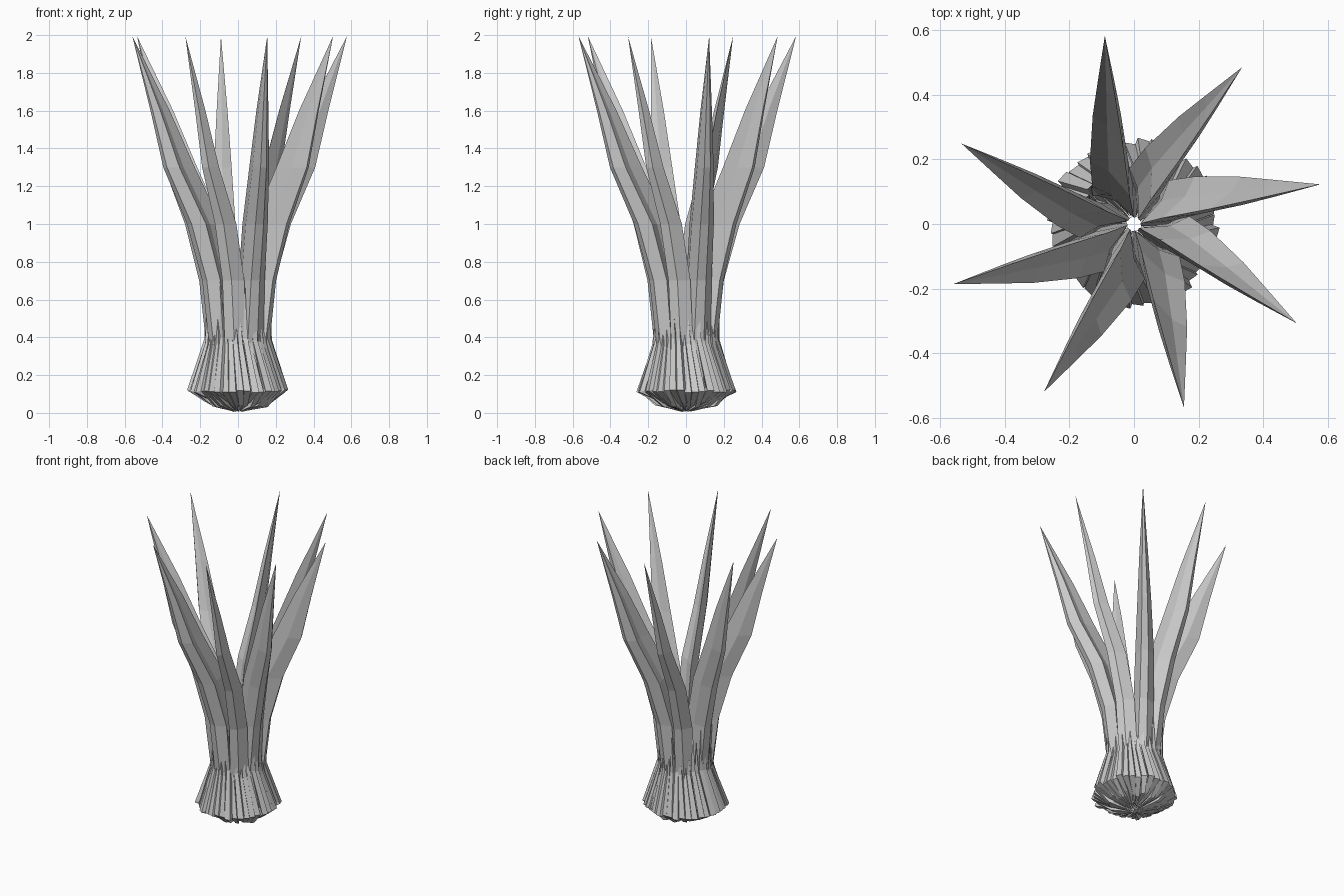
import bpy, bmesh, math, random
from math import sin, cos, radians, pi
from mathutils import Vector

if "Cube" in bpy.data.objects:
    bpy.data.objects.remove(bpy.data.objects["Cube"])

random.seed(4)
LEAVES = 8
FIRST, STEP = 98.8, -43.4      # blade directions in degrees, going clockwise


def loft(name, rings, parent=None):
    """Skin closed rings of points; the last entry may be a single tip."""
    bm = bmesh.new()
    vs = [[bm.verts.new(p) for p in r] for r in rings]
    for a, b in zip(vs, vs[1:]):
        n = max(len(a), len(b))
        for i in range(n):
            j = (i + 1) % n
            if len(a) == 1:
                bm.faces.new((a[0], b[j], b[i]))
            elif len(b) == 1:
                bm.faces.new((a[i], a[j], b[0]))
            else:
                bm.faces.new((a[i], a[j], b[j], b[i]))
    bmesh.ops.recalc_face_normals(bm, faces=bm.faces)
    me = bpy.data.meshes.new(name)
    bm.to_mesh(me)
    bm.free()
    ob = bpy.data.objects.new(name, me)
    bpy.context.collection.objects.link(ob)
    return ob


# Blade stations: height, inner radius, outer radius, near side, far side
STATIONS = [
    (0.12, 0.06, 0.20, -0.02, 0.09),
    (0.37, 0.02, 0.165, -0.025, 0.11),
    (0.70, 0.02, 0.205, -0.015, 0.11),
    (1.00, 0.09, 0.29, -0.012, 0.105),
    (1.30, 0.24, 0.42, -0.012, 0.075),
    (1.60, 0.38, 0.49, -0.008, 0.045),
]


def blade_section(z, ui, uo, v0, v1):
    """Folded crescent: two edges, an outer keel and a shallow inner groove."""
    d, w = uo - ui, v1 - v0
    return [(ui, v0 + 0.1 * w, z),
            (ui + 0.55 * d, v0, z),
            (uo, v0 + 0.25 * w, z),
            (uo - 0.05 * d, v0 + 0.65 * w, z),
            (ui + 0.62 * d, v1, z),
            (ui + 0.42 * d, v0 + 0.55 * w, z)]


# Pointed blades
for i in range(LEAVES):
    rings = [[(0.04, 0.0, 0.03)]]
    rings += [blade_section(*s) for s in STATIONS]
    rings.append([(0.59, 0.0, 1.995)])
    blade = loft("blade_%d" % i, rings)
    blade.rotation_euler.z = radians(FIRST + STEP * i)


def polar(r, a, z):
    return Vector((r * cos(a), r * sin(a), z))


# Fluted sheath strips: curl from under the base, over the flare, up to a spike
FLUTES = 40
for i in range(FLUTES):
    a = 2 * pi * i / FLUTES
    j = random.uniform(-1, 1)
    k = random.uniform(-1, 1)
    half = pi / FLUTES * 1.15
    # radius, height, thickness, swirl
    path = [(0.15 + 0.02 * k, 0.045 + 0.015 * j, 0.05, 0.12),
            (0.252 + 0.014 * j, 0.115 + 0.008 * k, 0.06, 0.06),
            (0.168 + 0.008 * k, 0.37 + 0.03 * j, 0.05, -0.06)]
    rings = [[polar(0.02, a, 0.004 + 0.006 * abs(k))]]
    for r, z, t, s in path:
        up = t if r > 0.2 else t * 0.7
        rings.append([polar(r, a + s - half, z),
                      polar(r + 0.007, a + s + half * 0.6, z),
                      polar(r - 0.02, a + s + half, z + 0.01),
                      polar(r - up, a + s, z + 0.02)])
    rings.append([polar(0.165 + 0.015 * j, a - 0.1, 0.58 + 0.12 * j)])
    loft("sheath_strip_%d" % i, rings)
